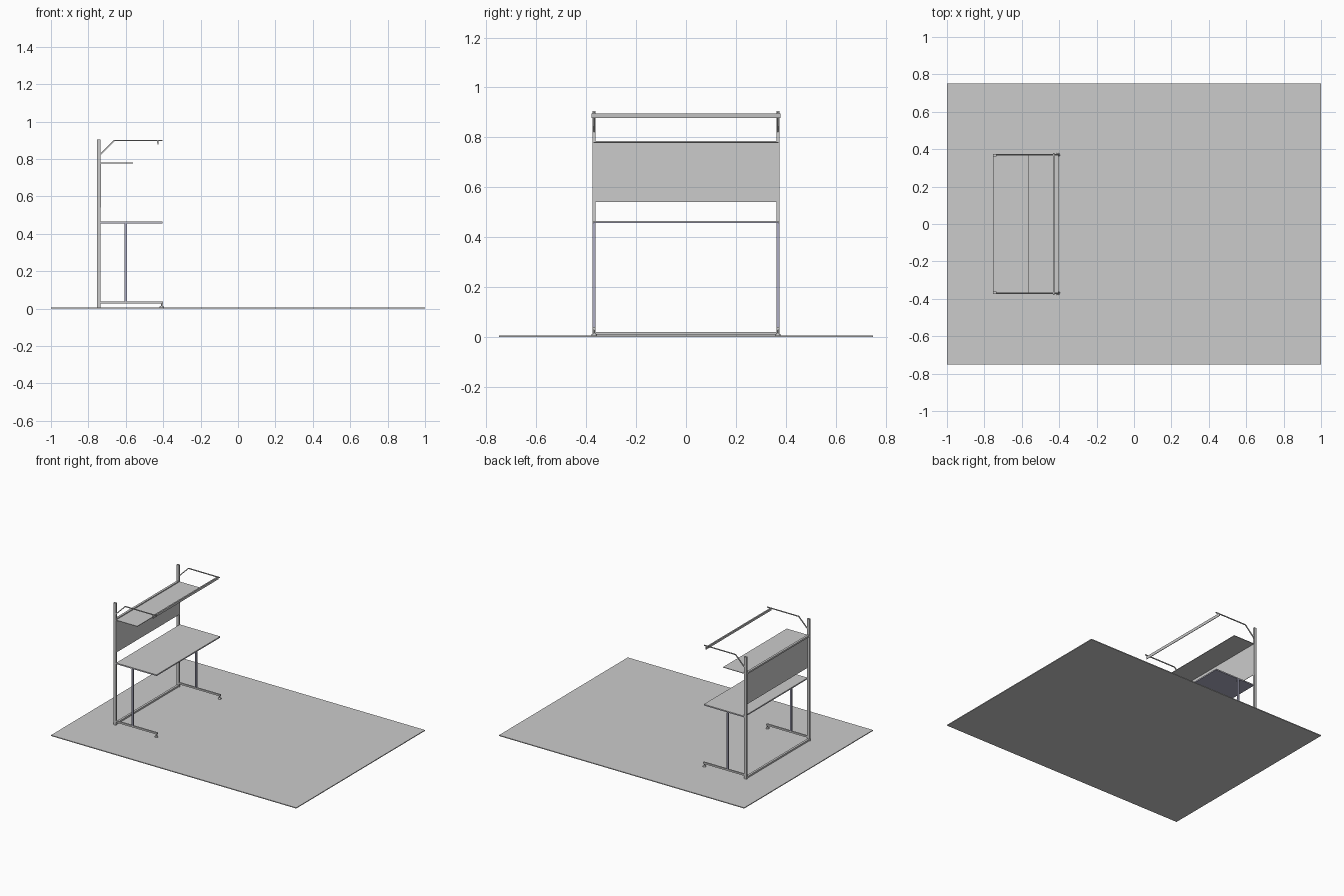
import bpy, bmesh
from mathutils import Vector

if "Cube" in bpy.data.objects:
    bpy.data.objects.remove(bpy.data.objects["Cube"])


def box(name, x, y, z, bevel=0):
    bm = bmesh.new()
    bmesh.ops.create_cube(bm, size=1)
    for v in bm.verts:
        v.co = Vector([(r[0] + r[1]) / 2 + c * (r[1] - r[0]) for r, c in zip((x, y, z), v.co)])
    me = bpy.data.meshes.new(name)
    bm.to_mesh(me)
    bm.free()
    ob = bpy.data.objects.new(name, me)
    bpy.context.collection.objects.link(ob)
    return ob


def prism(name, outline, y0, y1):
    # Extrude an x-z outline along y
    bm = bmesh.new()
    face = bm.faces.new([bm.verts.new((x, y0, z)) for x, z in outline])
    ext = bmesh.ops.extrude_face_region(bm, geom=[face])
    bmesh.ops.translate(bm, vec=(0, y1 - y0, 0),
                        verts=[v for v in ext['geom'] if isinstance(v, bmesh.types.BMVert)])
    bmesh.ops.recalc_face_normals(bm, faces=bm.faces)
    me = bpy.data.meshes.new(name)
    bm.to_mesh(me)
    bm.free()
    ob = bpy.data.objects.new(name, me)
    bpy.context.collection.objects.link(ob)
    return ob


def cone(name, x, y, z0, z1, r0, r1):
    bpy.ops.mesh.primitive_cone_add(vertices=20, radius1=r0, radius2=r1, depth=z1 - z0,
                                    location=(x, y, (z0 + z1) / 2))
    ob = bpy.context.object
    ob.name = name
    bpy.ops.object.shade_smooth_by_angle()
    return ob


blue = bpy.data.materials.new("blue_grey")
blue.diffuse_color = (0.42, 0.42, 0.55, 1)
blue.use_nodes = True
blue.node_tree.nodes["Principled BSDF"].inputs["Base Color"].default_value = blue.diffuse_color

# Floor slab
box("floor", (-1, 1), (-0.75, 0.75), (0, 0.006))

# Mirrored side frames
for s, side in ((-1, "front"), (1, "back")):
    ys = lambda a, b: tuple(sorted((s * a, s * b)))
    box(side + "_post", (-0.754, -0.734), ys(0.362, 0.374), (0.006, 0.905))
    box(side + "_foot_beam", (-0.734, -0.40), ys(0.362, 0.374), (0.027, 0.039))
    leg = box(side + "_leg", (-0.606, -0.594), ys(0.362, 0.374), (0.039, 0.456))
    leg.data.materials.append(blue)
    # Levelling foot
    cone(side + "_foot_pad", -0.408, s * 0.368, 0.006, 0.011, 0.012, 0.011)
    cone(side + "_foot_cone", -0.408, s * 0.368, 0.011, 0.016, 0.009, 0.004)
    cone(side + "_foot_stem", -0.408, s * 0.368, 0.016, 0.027, 0.003, 0.003)
    # Bent lamp arm
    prism(side + "_lamp_arm", [(-0.734, 0.822), (-0.660, 0.896), (-0.405, 0.896),
                               (-0.405, 0.902), (-0.663, 0.902), (-0.734, 0.831)],
          *ys(0.365, 0.371))

# Cross beams between the posts
box("lower_cross_beam", (-0.752, -0.736), (-0.362, 0.362), (0.008, 0.020))
box("upper_cross_beam", (-0.752, -0.736), (-0.362, 0.362), (0.774, 0.786))

# Worktop with tinted underside
box("worktop", (-0.734, -0.405), (-0.371, 0.371), (0.460, 0.465))
under = box("worktop_underside", (-0.734, -0.405), (-0.371, 0.371), (0.456, 0.460))
under.data.materials.append(blue)

# Back panel and shelf
box("back_panel", (-0.736, -0.733), (-0.374, 0.374), (0.541, 0.778))
box("shelf", (-0.734, -0.562), (-0.371, 0.371), (0.777, 0.781))

# Lamp rail: tilted shallow channel
prism("lamp_rail", [(-0.434, 0.896), (-0.424, 0.896), (-0.426, 0.877), (-0.430, 0.877)], -0.379, 0.379)
